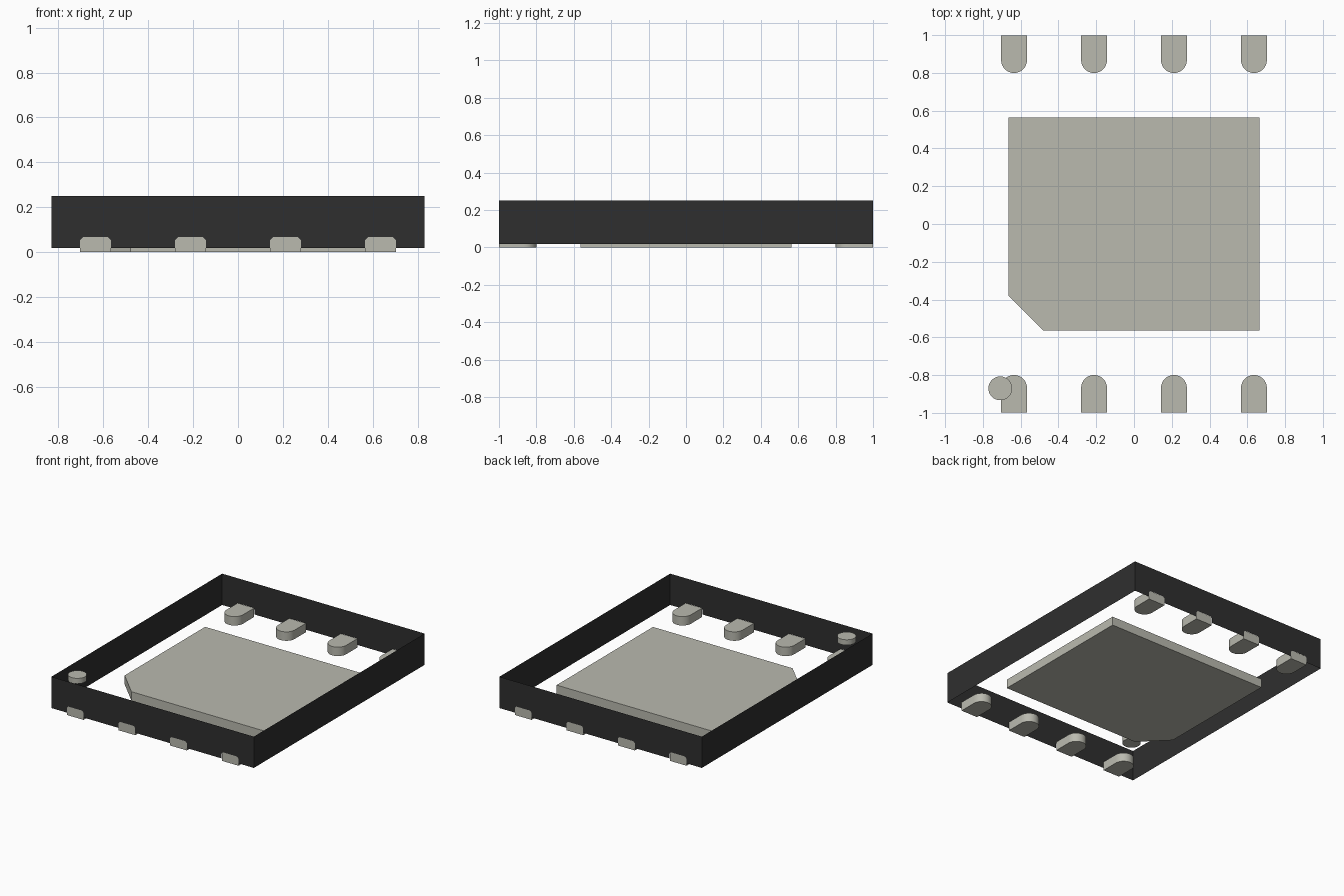
import bpy, bmesh, math
from mathutils import Vector

cube = bpy.data.objects.get("Cube")
if cube:
    bpy.data.objects.remove(cube, do_unlink=True)


def material(name, rgb):
    m = bpy.data.materials.new(name)
    m.use_nodes = True
    m.diffuse_color = (*rgb, 1)
    bsdf = next(n for n in m.node_tree.nodes if n.type == 'BSDF_PRINCIPLED')
    bsdf.inputs["Base Color"].default_value = (*rgb, 1)
    return m


BLACK = material("black plastic", (0.028, 0.028, 0.028))
METAL = material("dull metal", (0.49, 0.49, 0.43))

HX, HY = 0.83, 1.0            # half width and half depth
WALL_Z, TOP = 0.018, 0.25     # wall bottom and top
PAD_H = 0.066                 # height of the metal pads
PAD_R = 0.0685                # half width of a lead
LEADS = (-0.635, -0.2115, 0.2115, 0.635)


def finish(name, bm, mat, smooth=False):
    me = bpy.data.meshes.new(name)
    bm.to_mesh(me)
    bm.free()
    me.materials.append(mat)
    ob = bpy.data.objects.new(name, me)
    bpy.context.collection.objects.link(ob)
    if smooth:
        bpy.ops.object.select_all(action='DESELECT')
        ob.select_set(True)
        bpy.context.view_layer.objects.active = ob
        bpy.ops.object.shade_smooth_by_angle(angle=math.radians(35))
    return ob


def prism(name, outline, z0, z1, mat, smooth=False):
    """Extrude a closed xy outline from z0 to z1."""
    bm = bmesh.new()
    face = bm.faces.new([bm.verts.new((x, y, z0)) for x, y in outline])
    ext = bmesh.ops.extrude_face_region(bm, geom=[face])
    top = [v for v in ext["geom"] if isinstance(v, bmesh.types.BMVert)]
    bmesh.ops.translate(bm, verts=top, vec=Vector((0, 0, z1 - z0)))
    bmesh.ops.recalc_face_normals(bm, faces=bm.faces[:])
    return finish(name, bm, mat, smooth)


def wall(name, outline, axis, pos):
    """Thin sheet wall from an outline of (along, z) points."""
    bm = bmesh.new()
    pts = [(a, pos, z) if axis == 'y' else (pos, a, z) for a, z in outline]
    f = bm.faces.new([bm.verts.new(p) for p in pts])
    f.normal_update()
    if f.normal.dot(Vector((0, pos, 0) if axis == 'y' else (pos, 0, 0))) < 0:
        f.normal_flip()
    bmesh.ops.triangulate(bm, faces=bm.faces[:])
    return finish(name, bm, BLACK)


# Side walls, plain rectangles; the body is open above and below
for side, s in (("left", 1), ("right", -1)):
    wall(side + "_wall", [(-HY, WALL_Z), (HY, WALL_Z), (HY, TOP), (-HY, TOP)], 'x', s * HX)

# End walls, notched around the leads, with clipped notch corners
notched = [(-HX, WALL_Z)]
c = 0.012
for x in LEADS:
    a, b = x - PAD_R, x + PAD_R
    notched += [(a, WALL_Z), (a, PAD_H - c), (a + c, PAD_H),
                (b - c, PAD_H), (b, PAD_H - c), (b, WALL_Z)]
notched += [(HX, WALL_Z), (HX, TOP), (-HX, TOP)]
for side, s in (("front", -1), ("back", 1)):
    wall(side + "_wall", notched, 'y', s * HY)

# Leads, straight at the wall and round at the inner end
N = 16
for side, s in (("front", -1), ("back", 1)):
    for i, x in enumerate(LEADS, 1):
        out = [(x - PAD_R, s * 0.999), (x + PAD_R, s * 0.999)]
        for k in range(N + 1):
            t = math.pi * k / N
            out.append((x + PAD_R * math.cos(t), s * (0.868 - PAD_R * math.sin(t))))
        prism(f"{side}_lead_{i}", out, 0, PAD_H, METAL, True)

# Centre pad with one clipped corner
prism("centre_pad", [(-0.665, 0.565), (-0.665, -0.378), (-0.48, -0.563),
                     (0.665, -0.563), (0.665, 0.565)], 0, PAD_H, METAL)

# Corner marker disc, level with the top of the walls
disc = [(-0.708 + 0.063 * math.cos(2 * math.pi * k / 32),
         -0.87 + 0.063 * math.sin(2 * math.pi * k / 32)) for k in range(32)]
prism("marker_disc", disc, 0.21, TOP, METAL, True)
